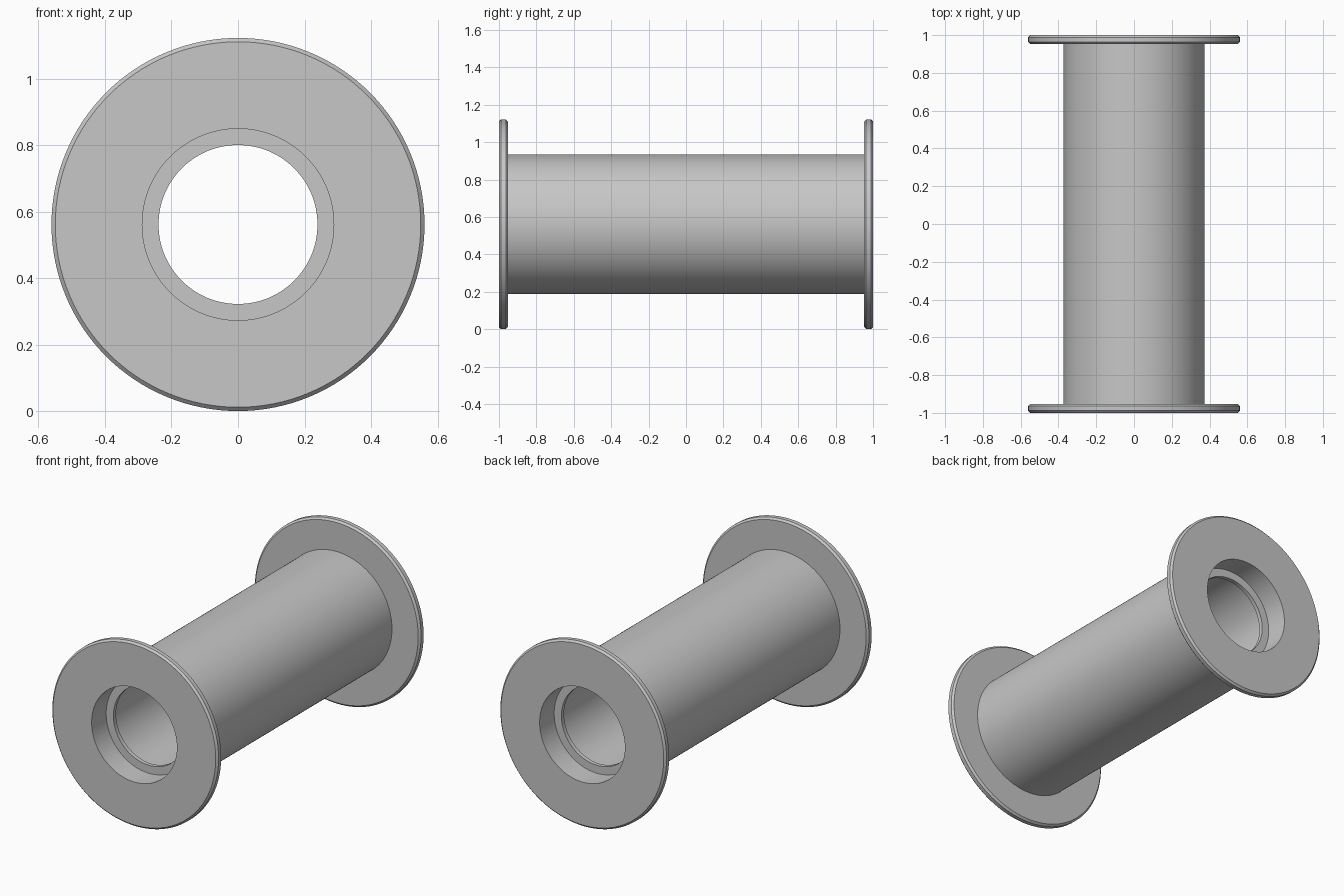
import bpy, bmesh, math

if "Cube" in bpy.data.objects:
    bpy.data.objects.remove(bpy.data.objects["Cube"])

SEGMENTS = 128
FLANGE_R, BARREL_R = 0.561, 0.373
RECESS_R, LIP_R, BORE_R = 0.288, 0.239, 0.288
THICK, CHAMFER = 0.048, 0.0115
RECESS_DEPTH, LIP_THICK = 0.14, 0.025

# Half profile (radius, y), from barrel outside round the flange into the bore
half = [
    (BARREL_R, 1 - THICK),                    # barrel meets flange
    (FLANGE_R - CHAMFER, 1 - THICK),          # flange inner face
    (FLANGE_R, 1 - THICK + CHAMFER),          # chamfered rim
    (FLANGE_R, 1 - CHAMFER),
    (FLANGE_R - CHAMFER, 1),                  # flange outer face
    (RECESS_R, 1),
    (RECESS_R, 1 - RECESS_DEPTH),             # end recess
    (LIP_R, 1 - RECESS_DEPTH),                # retaining lip
    (LIP_R, 1 - RECESS_DEPTH - LIP_THICK),
    (BORE_R, 1 - RECESS_DEPTH - LIP_THICK),   # inner bore
]
profile = half + [(r, -y) for r, y in reversed(half)]

# Revolve the closed profile about the y axis
bm = bmesh.new()
rings = []
for i in range(SEGMENTS):
    a = 2 * math.pi * i / SEGMENTS
    rings.append([bm.verts.new((r * math.cos(a), y, r * math.sin(a) + FLANGE_R))
                  for r, y in profile])
n = len(profile)
for i in range(SEGMENTS):
    p, q = rings[i], rings[(i + 1) % SEGMENTS]
    for j in range(n):
        k = (j + 1) % n
        bm.faces.new((p[j], p[k], q[k], q[j]))
bmesh.ops.recalc_face_normals(bm, faces=bm.faces)

mesh = bpy.data.meshes.new("flanged_spool")
bm.to_mesh(mesh)
bm.free()
spool = bpy.data.objects.new("flanged_spool", mesh)
bpy.context.collection.objects.link(spool)

# Single grey finish
grey = bpy.data.materials.new("grey")
grey.diffuse_color = (0.57, 0.57, 0.57, 1)
grey.use_nodes = True
grey.node_tree.nodes["Principled BSDF"].inputs["Base Color"].default_value = grey.diffuse_color
mesh.materials.append(grey)

# Smooth round walls, crisp edges
bpy.context.view_layer.objects.active = spool
spool.select_set(True)
bpy.ops.object.shade_smooth_by_angle(angle=math.radians(30))
